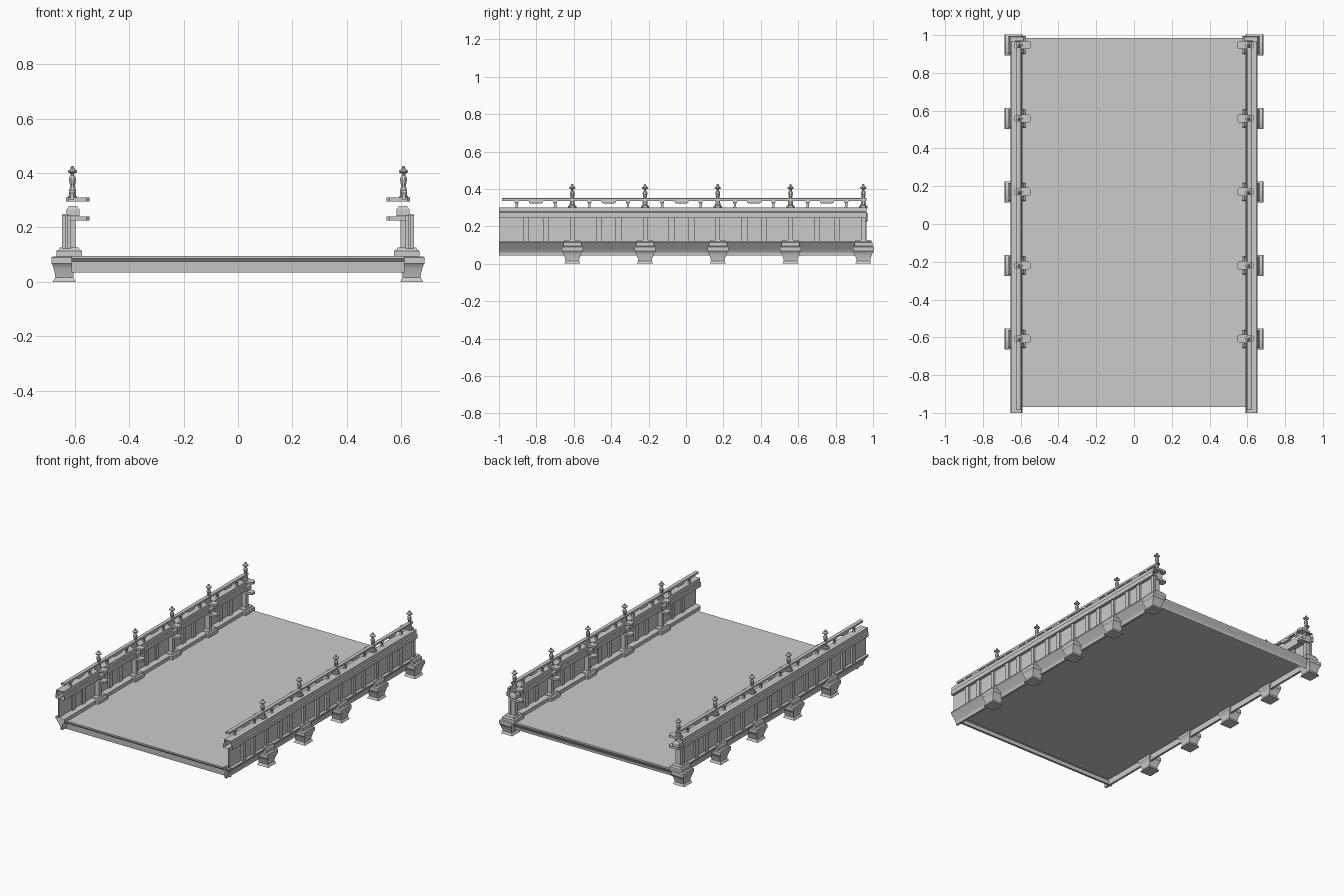
import bpy, bmesh, math
from mathutils import Vector

cube = bpy.data.objects.get("Cube")
if cube:
    bpy.data.objects.remove(cube, do_unlink=True)

stone = bpy.data.materials.new("pale_grey_stone")
stone.use_nodes = True
GREY = (0.6, 0.6, 0.6, 1)
stone.diffuse_color = GREY
stone.node_tree.nodes["Principled BSDF"].inputs["Base Color"].default_value = GREY

STEP = 0.389
POSTS = [-0.608 + STEP * i for i in range(5)]
BAYS = [y - STEP / 2 for y in POSTS]
FRONT, BACK = -1.0, 0.965


def finish(name, bm, mirror=True, smooth=False):
    """Turn a bmesh into an object, mirrored to the other side."""
    mesh = bpy.data.meshes.new(name)
    bm.to_mesh(mesh)
    bm.free()
    ob = bpy.data.objects.new(name, mesh)
    bpy.context.collection.objects.link(ob)
    mesh.materials.append(stone)
    if mirror:
        ob.modifiers.new("both_sides", 'MIRROR')
    if smooth:
        bpy.ops.object.select_all(action='DESELECT')
        ob.select_set(True)
        bpy.context.view_layer.objects.active = ob
        bpy.ops.object.shade_smooth_by_angle(angle=math.radians(35))
    return ob


def box(bm, x0, x1, y0, y1, z0, z1):
    verts = bmesh.ops.create_cube(bm, size=1)["verts"]
    for v in verts:
        v.co = Vector(((x0 + x1) / 2 + v.co.x * (x1 - x0),
                       (y0 + y1) / 2 + v.co.y * (y1 - y0),
                       (z0 + z1) / 2 + v.co.z * (z1 - z0)))


def loft(bm, rings, cap=True):
    """Bridge a list of closed rings of points."""
    loops = [[bm.verts.new(p) for p in r] for r in rings]
    n = len(loops[0])
    for a, b in zip(loops, loops[1:]):
        for i in range(n):
            j = (i + 1) % n
            bm.faces.new((a[i], a[j], b[j], b[i]))
    if cap:
        bm.faces.new(loops[0][::-1])
        bm.faces.new(loops[-1])


def sheet(bm, path, a, b, axis, closed=False):
    """Sweep a profile between a and b along y or x, with open ends."""
    place = (lambda u, z, t: (u, t, z)) if axis == 'Y' else (lambda u, z, t: (t, u, z))
    p = [bm.verts.new(place(u, z, a)) for u, z in path]
    q = [bm.verts.new(place(u, z, b)) for u, z in path]
    for i in range(len(path) if closed else len(path) - 1):
        j = (i + 1) % len(path)
        bm.faces.new((p[i], p[j], q[j], q[i]))
    bmesh.ops.recalc_face_normals(bm, faces=bm.faces[:])


def rect(cx, cy, hx, hy, z):
    return [(cx - hx, cy - hy, z), (cx + hx, cy - hy, z),
            (cx + hx, cy + hy, z), (cx - hx, cy + hy, z)]


def circle(cx, cy, r, z, n=8):
    return [(cx + r * math.cos(math.tau * (i + .5) / n),
             cy + r * math.sin(math.tau * (i + .5) / n), z) for i in range(n)]


def cove(edge, foot, top, low, n=6):
    """Concave quarter curve from a top lip down to a small foot."""
    pts = [(edge, top), (edge, top - 0.008)]
    for i in range(n + 1):
        t = math.pi / 2 * i / n
        pts.append((edge + (foot - edge) * math.sin(t),
                    low + 0.012 + (top - 0.02 - low) * (1 - t * 2 / math.pi) ** 1.5))
    return pts + [(foot, low)]


# Floor slab
bm = bmesh.new()
box(bm, -0.61, 0.61, -0.96, 0.98, 0.084, 0.092)
finish("floor", bm, mirror=False)

# Front and back edge mouldings
bm = bmesh.new()
sheet(bm, [(-0.945, 0.095), (-0.968, 0.095), (-0.968, 0.085),
           (-0.958, 0.075), (-0.955, 0.035), (-0.94, 0.035)], -0.612, 0.612, 'X')
finish("front_edge", bm, mirror=False)
bm = bmesh.new()
sheet(bm, [(0.965, 0.095)] + cove(0.985, 0.96, 0.095, 0.035), -0.6, 0.6, 'X')
finish("back_edge", bm, mirror=False, smooth=True)

# Side sill with a cove below
bm = bmesh.new()
sheet(bm, [(0.592, 0.092), (0.592, 0.115), (0.61, 0.122)]
      + cove(0.655, 0.615, 0.122, 0.045) + [(0.6, 0.045), (0.6, 0.085)], FRONT, BACK, 'Y')
finish("side_sill", bm, smooth=True)

# Parapet panel with paired battens on both faces
bm = bmesh.new()
box(bm, 0.626, 0.634, FRONT, BACK, 0.12, 0.25)
for y in BAYS:
    for s in (-1, 1):
        box(bm, 0.616, 0.646, y + s * 0.053 - 0.016, y + s * 0.053 + 0.016, 0.12, 0.244)
finish("parapet_panel", bm)

# Main handrail beam, open ended
bm = bmesh.new()
sheet(bm, [(0.655, 0.245), (0.655, 0.274), (0.648, 0.278), (0.648, 0.302),
           (0.595, 0.302), (0.595, 0.278), (0.59, 0.274), (0.59, 0.245)],
      FRONT, BACK, 'Y', closed=True)
finish("handrail_beam", bm)

# Slim top rail with struts and centre pads
bm = bmesh.new()
sheet(bm, [(0.622, 0.335), (0.622, 0.348), (0.614, 0.351), (0.606, 0.351),
           (0.598, 0.348), (0.598, 0.335)], -0.985, BACK, 'Y', closed=True)
finish("top_rail", bm)
bm = bmesh.new()
for y in BAYS:
    loft(bm, [rect(0.61, y, hx, hy, z) for hx, hy, z in
              ((0.008, 0.028, 0.322), (0.011, 0.038, 0.328), (0.011, 0.038, 0.336))])
    for s in (-1, 1):
        loft(bm, [rect(0.61, y + s * 0.103, h, h, z) for h, z in
                  ((0.009, 0.3), (0.006, 0.306), (0.006, 0.32), (0.011, 0.33), (0.011, 0.336))])
finish("rail_struts", bm)

# Flared pier pedestals with a square cap
bm = bmesh.new()
PIER = [(0.042, 0.043, 0), (0.038, 0.04, 0.008), (0.033, 0.036, 0.016), (0.034, 0.039, 0.03),
        (0.039, 0.046, 0.048), (0.042, 0.05, 0.06), (0.047, 0.056, 0.067),
        (0.047, 0.056, 0.09), (0.042, 0.05, 0.094)]
for y in POSTS:
    loft(bm, [rect(0.638, y, hx, hy, z) for hx, hy, z in PIER])
finish("piers", bm, smooth=True)
bm = bmesh.new()
for y in POSTS:
    loft(bm, [rect(0.62, y, hx, hy, z) for hx, hy, z in
              ((0.047, 0.048, 0.085), (0.047, 0.048, 0.114), (0.038, 0.044, 0.118),
               (0.034, 0.042, 0.127))])
finish("pier_caps", bm)

# Posts with a capital block
bm = bmesh.new()
for y in POSTS:
    box(bm, 0.596, 0.646, y - 0.012, y + 0.012, 0.12, 0.248)
    loft(bm, [rect(0.606, y, hx, hy, z) for hx, hy, z in
              ((0.022, 0.02, 0.24), (0.024, 0.024, 0.246), (0.024, 0.024, 0.266),
               (0.014, 0.016, 0.278))])
finish("posts", bm)

# Six-sided bracket plates pointing inwards
bm = bmesh.new()
HEX = [(0.546, -0.012), (0.556, -0.022), (0.622, -0.022), (0.632, -0.012),
       (0.632, 0.012), (0.622, 0.022), (0.556, 0.022), (0.546, 0.012)]
for y in POSTS:
    for z in (0.225, 0.295):
        loft(bm, [[(px, y + py, h) for px, py in HEX] for h in (z, z + 0.015)])
finish("brackets", bm)

# Turned finials with a pointed cap
bm = bmesh.new()
FINIAL = [(0.019, 0.302), (0.019, 0.312), (0.015, 0.316), (0.013, 0.34), (0.009, 0.352),
          (0.011, 0.36), (0.014, 0.378), (0.011, 0.386), (0.007, 0.39), (0.007, 0.398),
          (0.019, 0.403), (0.018, 0.408), (0.008, 0.415), (0.006, 0.423), (0.002, 0.426)]
for y in POSTS:
    loft(bm, [circle(0.608, y, r, z) for r, z in FINIAL])
finish("finials", bm)
